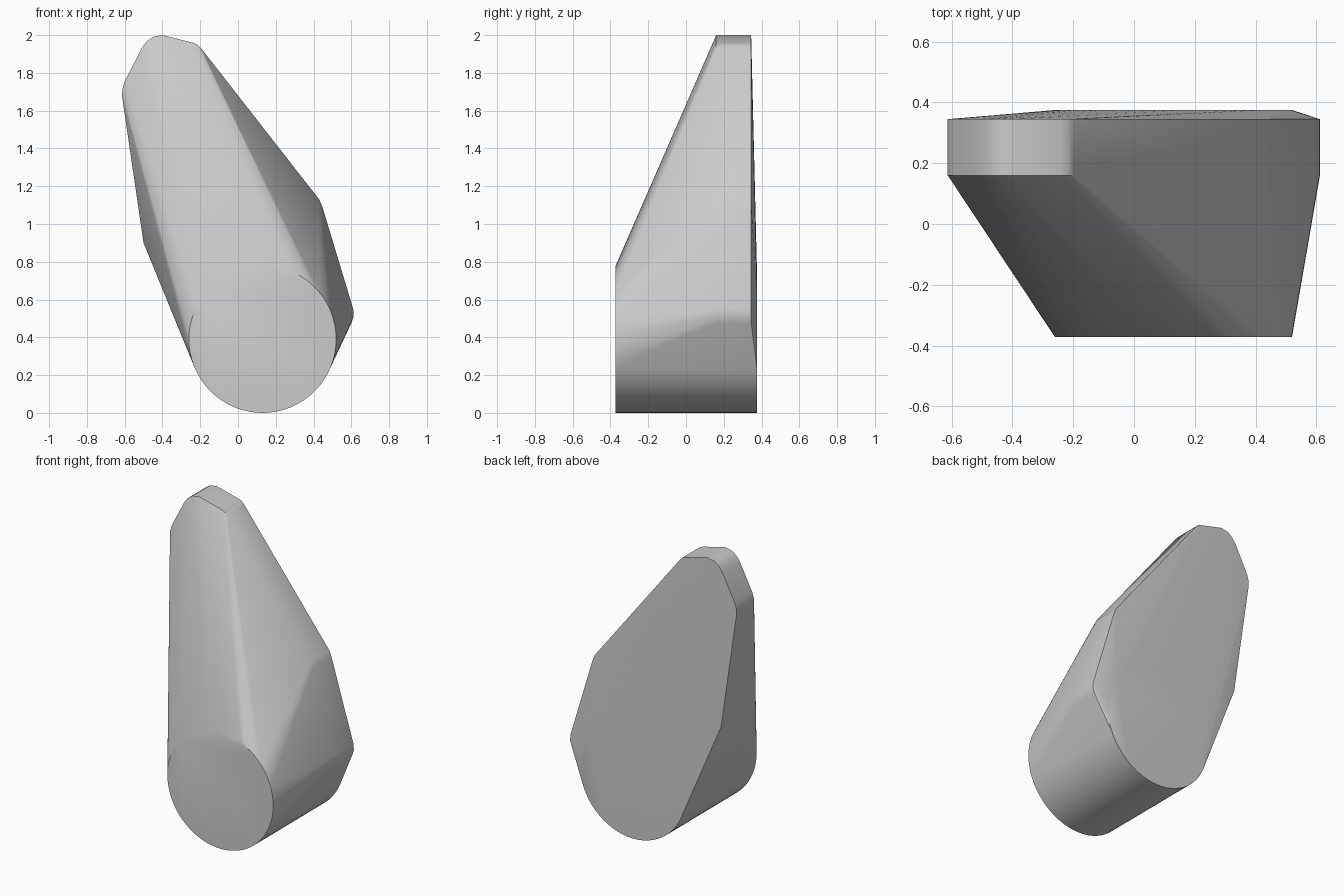
import bpy, bmesh, math

cube = bpy.data.objects.get("Cube")
if cube:
    bpy.data.objects.remove(cube, do_unlink=True)

grey = bpy.data.materials.new("plain grey")
grey.use_nodes = True
colour = (0.6, 0.6, 0.6, 1)
grey.diffuse_color = colour
grey.node_tree.nodes["Principled BSDF"].inputs["Base Color"].default_value = colour

# Round post running front to back
SIDES, RADIUS = 64, 0.39
post = [(0.13 + RADIUS * math.cos(math.tau * i / SIDES),
         RADIUS + RADIUS * math.sin(math.tau * i / SIDES)) for i in range(SIDES)]

# Leaning plate outline with softened corners
plate = [(-0.5, 0.9), (-0.613, 1.67), (-0.613, 1.71), (-0.6, 1.755),
         (-0.51, 1.93), (-0.485, 1.965), (-0.45, 1.99), (-0.4, 2.0),
         (-0.24, 1.96), (-0.215, 1.95), (-0.195, 1.93), (0.43, 1.13), (0.447, 1.09),
         (0.61, 0.55), (0.612, 0.51), (0.6, 0.475)]

# Stretch one convex skin around the post and the plate
bm = bmesh.new()
for outline, front, back in ((post, -0.372, 0.375), (plate, 0.16, 0.345)):
    for x, z in outline:
        for y in (front, back):
            bm.verts.new((x, y, z))
hull = bmesh.ops.convex_hull(bm, input=bm.verts[:])
loose = {v for v in hull["geom_interior"] + hull["geom_unused"]
         if isinstance(v, bmesh.types.BMVert)}
bmesh.ops.delete(bm, geom=list(loose), context='VERTS')
bmesh.ops.dissolve_limit(bm, angle_limit=math.radians(0.2),
                         verts=bm.verts[:], edges=bm.edges[:])
bmesh.ops.recalc_face_normals(bm, faces=bm.faces[:])

mesh = bpy.data.meshes.new("tapered_body")
bm.to_mesh(mesh)
bm.free()
mesh.materials.append(grey)
body = bpy.data.objects.new("tapered_body", mesh)
bpy.context.collection.objects.link(body)

# Smooth sides with crisp caps
bpy.ops.object.select_all(action='DESELECT')
body.select_set(True)
bpy.context.view_layer.objects.active = body
bpy.ops.object.shade_smooth_by_angle(angle=math.radians(30))
